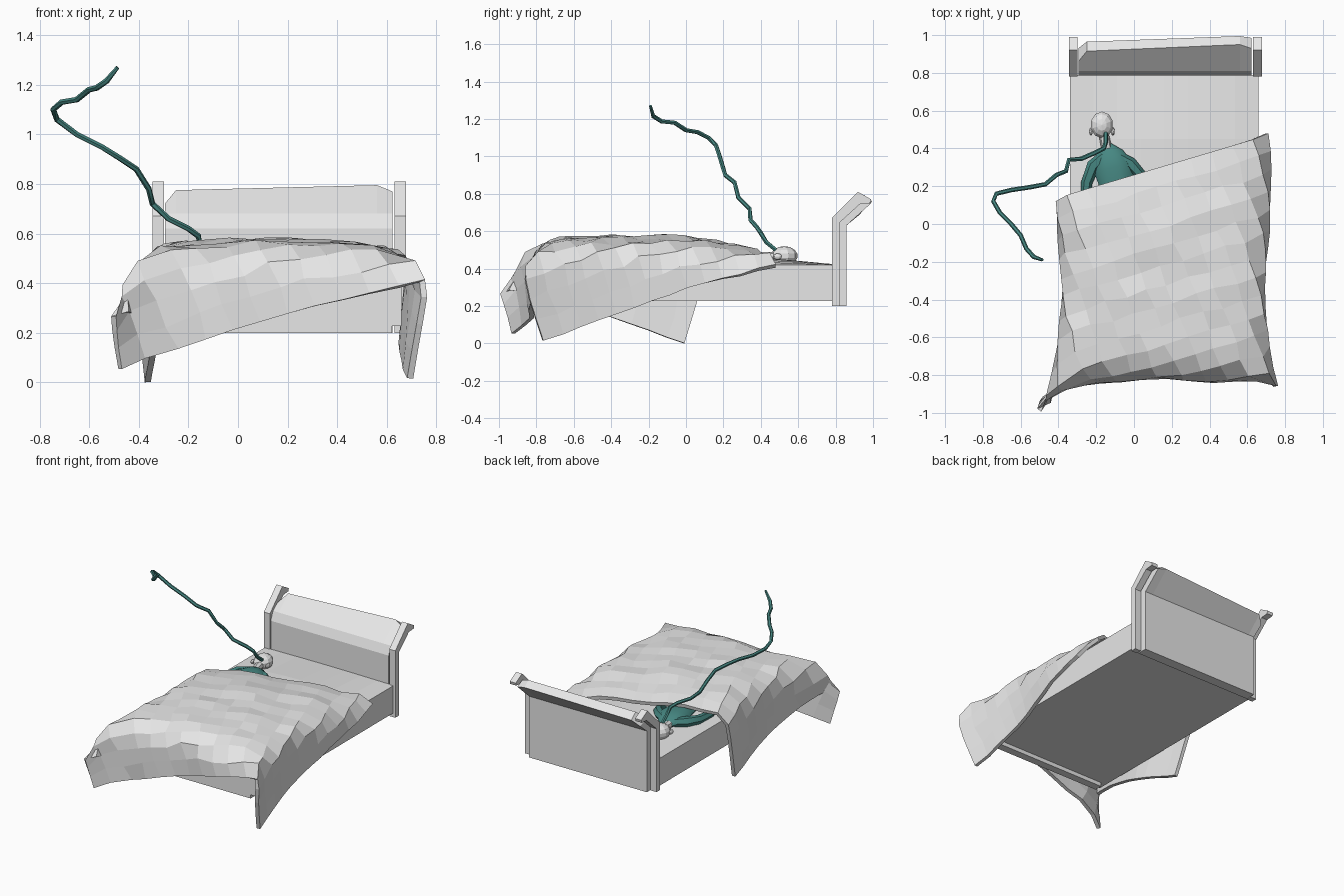
import bpy, bmesh, math, random
from mathutils import Vector

if "Cube" in bpy.data.objects:
    bpy.data.objects.remove(bpy.data.objects["Cube"])

random.seed(4)


def material(name, rgb):
    m = bpy.data.materials.new(name)
    m.diffuse_color = (*rgb, 1)
    m.use_nodes = True
    m.node_tree.nodes["Principled BSDF"].inputs["Base Color"].default_value = m.diffuse_color
    return m


GREY = material("light_grey", (0.80, 0.80, 0.80))
TEAL = material("dark_teal", (0.062, 0.245, 0.225))


def finish(name, bm, mat, smooth=None):
    bmesh.ops.recalc_face_normals(bm, faces=bm.faces)
    me = bpy.data.meshes.new(name)
    bm.to_mesh(me)
    bm.free()
    ob = bpy.data.objects.new(name, me)
    bpy.context.collection.objects.link(ob)
    me.materials.append(mat)
    if smooth:
        bpy.context.view_layer.objects.active = ob
        ob.select_set(True)
        bpy.ops.object.shade_smooth_by_angle(angle=math.radians(smooth))
        ob.select_set(False)
    return ob


def loft(name, rings, mat, smooth=None):
    """Skin a row of closed rings and cap both ends."""
    bm = bmesh.new()
    rows = [[bm.verts.new(p) for p in r] for r in rings]
    n = len(rows[0])
    for a, b in zip(rows, rows[1:]):
        for i in range(n):
            j = (i + 1) % n
            bm.faces.new((a[i], a[j], b[j], b[i]))
    bm.faces.new(rows[0])
    bm.faces.new(rows[-1])
    return finish(name, bm, mat, smooth)


def box(name, lo, hi, mat):
    rings = [[(x, lo[1], lo[2]), (x, hi[1], lo[2]), (x, hi[1], hi[2]), (x, lo[1], hi[2])]
             for x in (lo[0], hi[0])]
    return loft(name, rings, mat)


def tube(name, path, radii, mat, sides=6, flat=1.0):
    """Tube along a path; flat squashes the section vertically."""
    pts = [Vector(p) for p in path]
    rings = []
    for i, p in enumerate(pts):
        d = (pts[min(i + 1, len(pts) - 1)] - pts[max(i - 1, 0)]).normalized()
        side = d.cross(Vector((0, 0, 1))).normalized()
        up = side.cross(d)
        rings.append([p + radii[i] * (side * math.cos(a) + up * math.sin(a) * flat)
                      for a in (2 * math.pi * k / sides for k in range(sides))])
    return loft(name, rings, mat, 40)


# Mattress, slightly crowned across its width
rings = []
for y, crown in ((-0.75, 0.035), (0.45, 0.035), (0.79, 0.004)):
    top = [(-0.34 + i / 8, y, 0.42 + crown * math.sin(math.pi * i / 8)) for i in range(9)]
    rings.append([(0.66, y, 0.228), (-0.34, y, 0.228)] + top)
loft("mattress", rings, GREY)

# Low rail at the foot
box("foot_rail", (-0.30, -0.745, 0.20), (0.62, -0.69, 0.235), GREY)

# Headboard posts that lean back at the top
post = [(0.78, 0.20), (0.78, 0.67), (0.92, 0.81), (0.99, 0.77), (0.985, 0.75),
        (0.93, 0.745), (0.82, 0.645), (0.82, 0.20)]
for name, x in (("left_post", -0.345), ("right_post", 0.63)):
    loft(name, [[(x + w, y, z) for y, z in post] for w in (0, 0.047)], GREY)

# Headboard panel with clipped, slightly crooked top corners
rings = []
for x, fy, fz, by, bz in ((-0.295, 0.86, 0.72, 0.93, 0.69), (-0.25, 0.915, 0.775, 0.965, 0.735),
                          (0.56, 0.95, 0.795, 0.995, 0.76), (0.622, 0.93, 0.77, 0.985, 0.745)):
    rings.append([(x, 0.785, 0.20), (x, 0.785, 0.62), (x, 0.81, 0.68), (x, fy, fz),
                  (x, by, bz), (x, 0.857, 0.63), (x, 0.857, 0.20)])
loft("headboard_panel", rings, GREY)


# Blanket: a turned rectangle folded over three bed edges
def fold(o, r):
    """Overhang length -> (outward travel, drop) round a soft edge."""
    if o <= 0:
        return 0.0, 0.0
    a = o / r
    if a < math.pi / 2:
        return r * math.sin(a), r * (1 - math.cos(a))
    return r, r + o - r * math.pi / 2


NU, NV = 15, 13
corner, across, along = Vector((-0.91, -0.01)), Vector((1.65, 0.49)), Vector((0.45, -1.23))
bm = bmesh.new()
grid = []
for i in range(NU + 1):
    row = []
    for j in range(NV + 1):
        p = corner + across * (i / NU) + along * (j / NV)
        jit = 0.012 if 0 < i < NU and 0 < j < NV else 0.0
        x, y = p.x + random.uniform(-jit, jit), p.y + random.uniform(-jit, jit)
        ol, orr, of = -0.29 - x, x - 0.60, -0.69 - y
        ox = max(ol, orr)
        left = ol > orr
        sx = -1 if left else 1
        tx, dx = fold(ox, 0.14)
        ty, dy = fold(of, 0.14)
        px = min(max(x, -0.29), 0.60) + sx * tx
        py = max(y, -0.69) - ty
        # The front left corner gathers and flares outward
        push = max(0.0, min(ox, of) + (0.05 if left else 0.0))
        px += sx * push * 0.25
        py -= push * (0.52 if left else 0.25)
        drop = math.hypot(dx, dy) if left else max(dx, dy)
        # Hanging sides sag in at mid length
        px -= sx * 0.09 * dx
        px -= sx * 0.035 * min(1, dx * 8) * math.exp(-((y + 0.35) / 0.25) ** 2)
        py += 0.012 * math.sin(11 * x) * min(1, dy * 5)
        # Swell of the sleeper and loose wrinkles
        cx, cy = min(max(px, -0.40), 0.70), max(py, -0.83)
        swell = max(0, math.cos((cx - 0.12) * 2.6)) * max(0, math.cos((cy + 0.3) * 1.9))
        z = 0.525 - 0.05 * max(0, (cy - 0.05) / 0.42) + 0.05 * swell
        wr = 0.008 * math.sin(14 * x + 9 * y) + random.uniform(-0.009, 0.009)
        z += wr * (1 if drop < 0.1 else 0.3) - drop
        row.append(bm.verts.new((px, py, max(z, 0.0))))
    grid.append(row)
for a, b in zip(grid, grid[1:]):
    for k in range(NV):
        bm.faces.new((a[k], a[k + 1], b[k + 1], b[k]))
blanket = finish("blanket", bm, GREY)
if sum(f.normal.z for f in blanket.data.polygons) < 0:
    blanket.data.flip_normals()
mod = blanket.modifiers.new("thickness", 'SOLIDIFY')
mod.thickness = 0.025
mod.offset = -1

# Sleeper: torso, arms, neck
tube("torso", [(-0.07, 0.05, 0.465), (-0.09, 0.20, 0.465), (-0.11, 0.30, 0.47),
               (-0.13, 0.37, 0.465), (-0.145, 0.42, 0.458)],
     [0.085, 0.09, 0.105, 0.075, 0.025], TEAL, 10, 0.45)
tube("left_arm", [(-0.16, 0.36, 0.465), (-0.215, 0.31, 0.465), (-0.25, 0.22, 0.455),
                  (-0.26, 0.08, 0.45)], [0.03, 0.035, 0.03, 0.022], TEAL)
tube("right_arm", [(-0.09, 0.36, 0.465), (-0.02, 0.32, 0.47), (0.035, 0.26, 0.46),
                   (0.07, 0.12, 0.45)], [0.03, 0.035, 0.03, 0.022], TEAL)
tube("neck", [(-0.145, 0.40, 0.46), (-0.165, 0.50, 0.465)], [0.028, 0.026], GREY, 8)

# Head and ears
for name, c, s in (("head", (-0.17, 0.525, 0.468), (0.062, 0.072, 0.052)),
                   ("left_ear", (-0.228, 0.49, 0.465), (0.010, 0.022, 0.016)),
                   ("right_ear", (-0.112, 0.49, 0.465), (0.010, 0.022, 0.016))):
    bm = bmesh.new()
    bmesh.ops.create_uvsphere(bm, u_segments=10, v_segments=7, radius=1)
    for v in bm.verts:
        v.co = Vector([c[k] + s[k] * v.co[k] for k in range(3)])
    finish(name, bm, GREY)

# Long crooked strand rising from the sleeper
strand = [(-.15, .48, .50), (-.15, .43, .54), (-.16, .40, .59), (-.20, .38, .62),
          (-.28, .345, .66), (-.345, .34, .72), (-.36, .28, .78), (-.41, .26, .86),
          (-.47, .21, .90), (-.55, .195, .95), (-.65, .18, 1.0), (-.73, .16, 1.06),
          (-.745, .12, 1.10), (-.71, .06, 1.13), (-.65, 0, 1.14), (-.60, -.06, 1.18),
          (-.57, -.13, 1.187), (-.53, -.175, 1.215), (-.485, -.19, 1.27)]
tube("strand", strand, [0.012] * (len(strand) - 1) + [0.008], TEAL)
